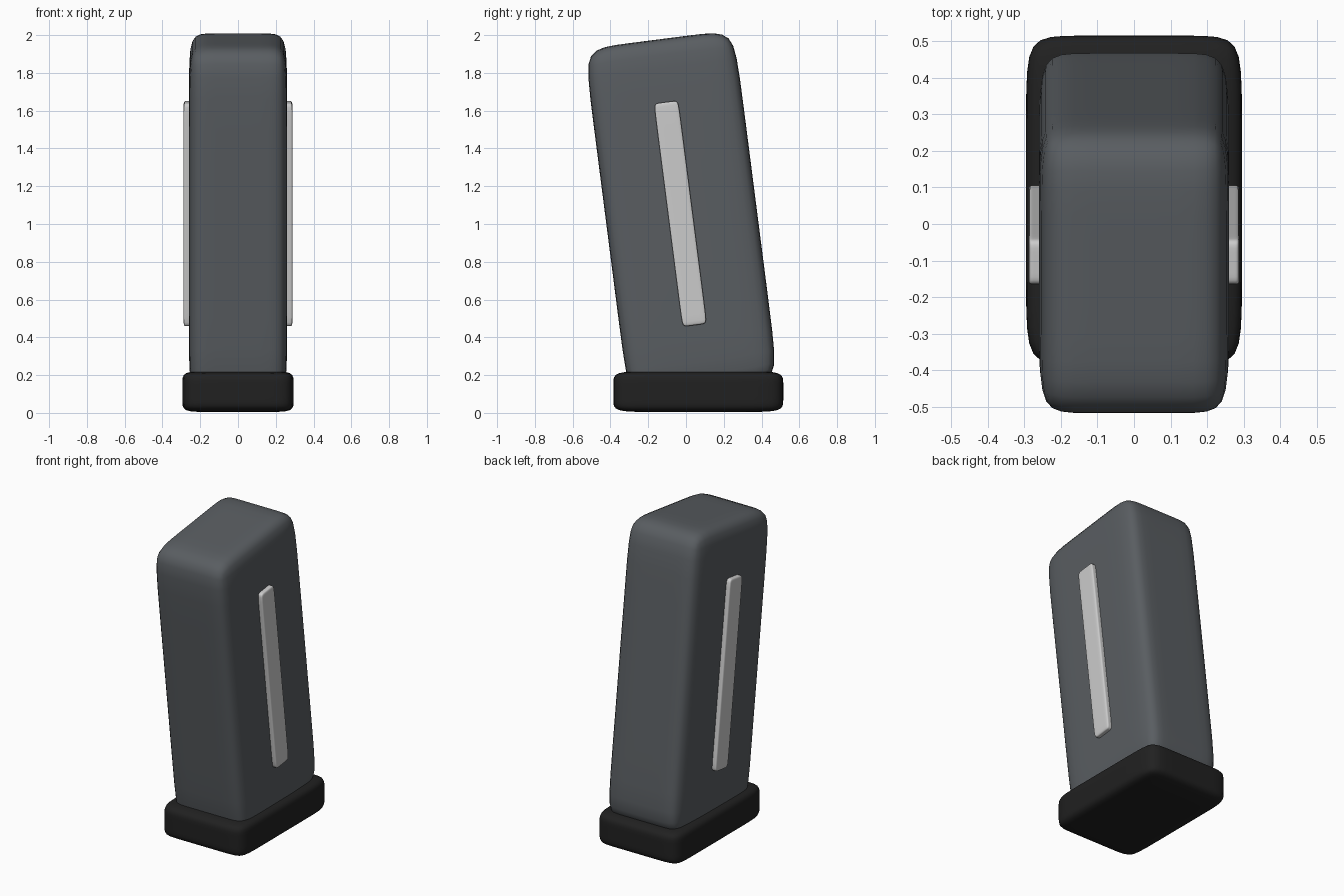
import bpy, bmesh
from math import radians
from mathutils import Matrix

old = bpy.data.objects.get("Cube")
if old:
    bpy.data.objects.remove(old, do_unlink=True)


def material(name, rgb):
    m = bpy.data.materials.new(name)
    m.use_nodes = True
    m.diffuse_color = (*rgb, 1)
    m.node_tree.nodes["Principled BSDF"].inputs["Base Color"].default_value = (*rgb, 1)
    return m


slate = material("slate grey", (0.10, 0.11, 0.12))
black = material("soft black", (0.015, 0.015, 0.015))
silver = material("light grey", (0.6, 0.6, 0.6))


def soft_box(name, size, inset, centre, mat, tilt=0):
    """Box with a support loop near each end of every axis, then subdivided."""
    bm = bmesh.new()
    bmesh.ops.create_cube(bm, size=1)
    bmesh.ops.scale(bm, vec=size, verts=bm.verts)
    for axis in range(3):
        normal = [0, 0, 0]
        normal[axis] = 1
        for side in (-1, 1):
            point = [n * side * (size[axis] / 2 - inset[axis]) for n in normal]
            geom = bm.verts[:] + bm.edges[:] + bm.faces[:]
            bmesh.ops.bisect_plane(bm, geom=geom, plane_co=point, plane_no=normal)
    bm.transform(Matrix.Translation(centre) @ Matrix.Rotation(radians(tilt), 4, "X"))
    mesh = bpy.data.meshes.new(name)
    bm.to_mesh(mesh)
    bm.free()
    mesh.materials.append(mat)
    mesh.polygons.foreach_set("use_smooth", [True] * len(mesh.polygons))
    obj = bpy.data.objects.new(name, mesh)
    bpy.context.collection.objects.link(obj)
    mod = obj.modifiers.new("rounding", "SUBSURF")
    mod.levels = mod.render_levels = 2
    return obj


LEAN = 7.3

# Leaning body
soft_box("body", (0.52, 0.80, 1.87), (0.11, 0.2, 0.25), (0, -0.025, 1.05), slate, LEAN)

# Foot plate
soft_box("base_plate", (0.59, 0.90, 0.215), (0.12, 0.18, 0.06), (0, 0.065, 0.1125), black)

# Side strips
for side, label in ((1, "left"), (-1, "right")):
    soft_box(label + "_strip", (0.05, 0.13, 1.19), (0.012, 0.03, 0.06),
             (side * 0.264, -0.03, 1.055), silver, LEAN)
